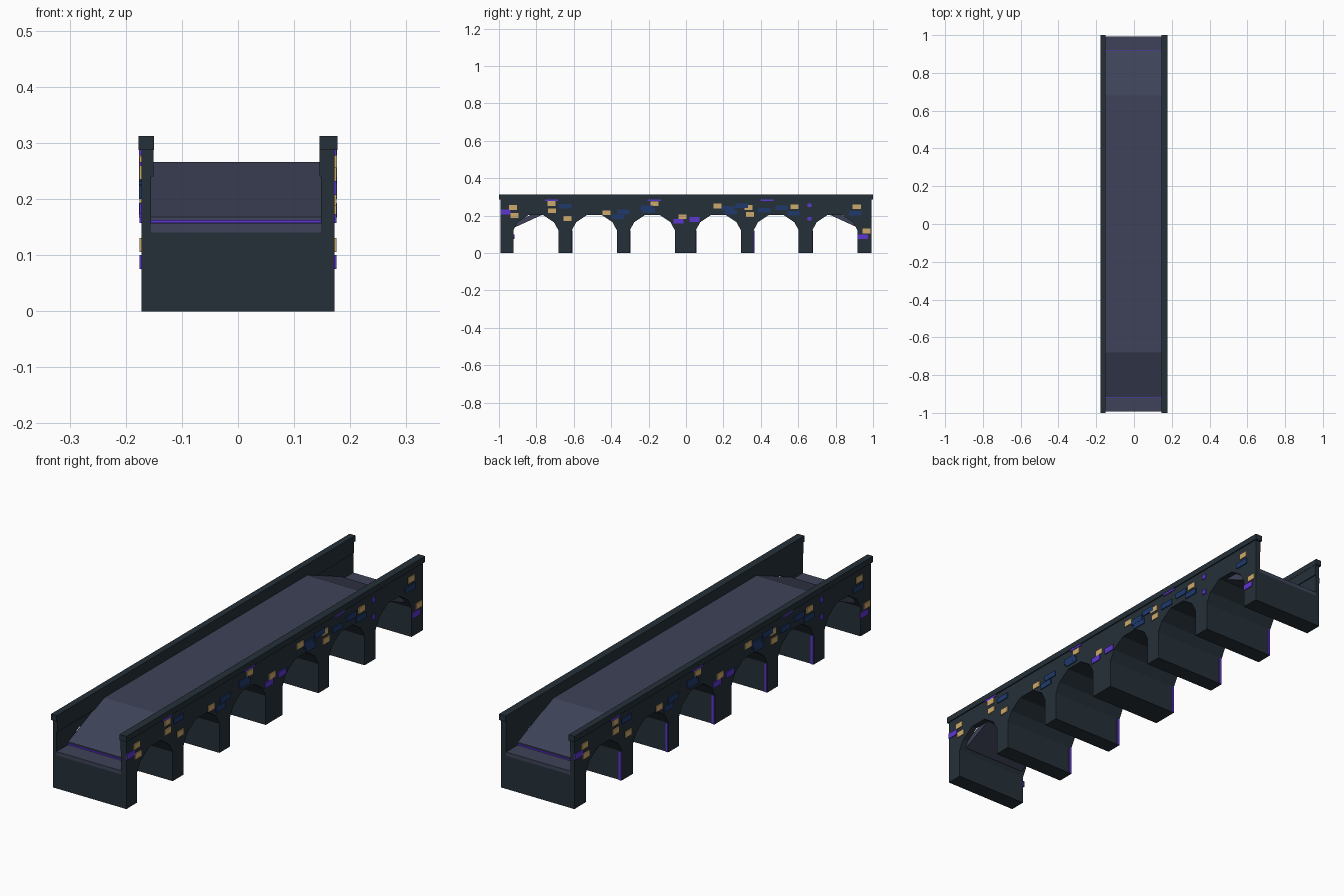
import bpy, bmesh

if "Cube" in bpy.data.objects:
    bpy.data.objects.remove(bpy.data.objects["Cube"])


def material(name, srgb):
    m = bpy.data.materials.new(name)
    lin = [((c / 255 + 0.055) / 1.055) ** 2.4 if c > 10 else c / 3294 for c in srgb]
    m.diffuse_color = (*lin, 1)
    m.use_nodes = True
    m.node_tree.nodes["Principled BSDF"].inputs["Base Color"].default_value = m.diffuse_color
    return m


STONE = material("dark_stone", (37, 48, 56))
DECK = material("slate_paving", (62, 66, 88))
TAN = material("tan_brick", (205, 170, 108))
BLUE = material("blue_brick", (31, 58, 108))
PURPLE = material("purple_brick", (92, 54, 208))


def finish(name, bm, mat):
    bmesh.ops.recalc_face_normals(bm, faces=bm.faces[:])
    mesh = bpy.data.meshes.new(name)
    bm.to_mesh(mesh)
    bm.free()
    mesh.materials.append(mat)
    ob = bpy.data.objects.new(name, mesh)
    bpy.context.collection.objects.link(ob)
    return ob


def prism(name, profile, x0, x1, mat):
    """Extrude a (y, z) outline along x."""
    bm = bmesh.new()
    face = bm.faces.new([bm.verts.new((x0, y, z)) for y, z in profile])
    out = bmesh.ops.extrude_face_region(bm, geom=[face])
    moved = [v for v in out["geom"] if isinstance(v, bmesh.types.BMVert)]
    bmesh.ops.translate(bm, verts=moved, vec=(x1 - x0, 0, 0))
    return finish(name, bm, mat)


def add_box(bm, lo, hi):
    vs = bmesh.ops.create_cube(bm, size=1)["verts"]
    for v in vs:
        for i in range(3):
            v.co[i] = lo[i] if v.co[i] < 0 else hi[i]


def box(name, lo, hi, mat):
    bm = bmesh.new()
    add_box(bm, lo, hi)
    return finish(name, bm, mat)


END = 0.993
IN_L, IN_R = -0.155, 0.148
OUT = 0.172

# Bridge body: side outline with six faceted arches
outline = [(-END, 0)]
for c in (-0.803, -0.49, -0.18, 0.173, 0.482, 0.796):
    outline += [(c + dy, z) for dy, z in
                ((-.12, 0), (-.12, .123), (-.097, .165), (-.04, .203),
                 (.04, .203), (.097, .165), (.12, .123), (.12, 0))]
outline += [(END, 0), (END, 0.29), (-END, 0.29)]
body = prism("bridge_body", outline, -OUT, OUT, STONE)

# Channel for the roadway, cut between the parapets
half = [(0.91, 0.14), (0.68, 0.245)]
channel = [(-1.1, .14)] + [(-y, z) for y, z in half] + half[::-1] + [(1.1, .14), (1.1, .5), (-1.1, .5)]
cutter = prism("channel_cutter", channel, IN_L, IN_R, STONE)
cutter.hide_render = True
mod = body.modifiers.new("channel", 'BOOLEAN')
mod.operation = 'DIFFERENCE'
mod.solver = 'EXACT'
mod.object = cutter
bpy.context.view_layer.objects.active = body
bpy.ops.object.modifier_apply(modifier=mod.name)
bpy.data.objects.remove(cutter)

# Roadway: end landings, small step, ramps and level deck
under = [(-END, .14)] + [(-y, z) for y, z in half] + half[::-1] + [(END, .14)]
top = [(END, .156), (.915, .156), (.915, .168), (.68, .266)]
prism("roadway", under + top + [(-y, z) for y, z in top[::-1]], IN_L, IN_R, DECK)

# Purple strip on each step riser
for s in (-1, 1):
    ys = sorted((s * 0.914, s * 0.918))
    box("step_strip", (IN_L, ys[0], .157), (IN_R, ys[1], .163), PURPLE)

# Parapet caps and inner linings
box("left_cap", (-0.177, -1, .287), (-0.150, 1, .312), STONE)
box("right_cap", (0.145, -1, .287), (0.177, 1, .312), STONE)
box("left_lining", (IN_L - .002, -END, .24), (-0.151, END, .289), STONE)
box("right_lining", (0.1455, -END, .24), (IN_R + .002, END, .289), STONE)

# Purple corner strips on the back faces of the piers
for y in (-0.61, -0.37 + 0.07, 0.053, 0.362, 0.676):
    box("pier_strip", (-0.170, y - .002, 0), (-0.159, y + .003, .122), PURPLE)

# Coloured bricks: (y, z) centres, one size per colour, same on both sides turned 180 degrees
bricks = {
    "tan_bricks": (TAN, .043, .025, [
        (-.925, .244), (-.916, .201), (-.72, .265), (-.717, .226), (-.633, .185), (-.426, .215),
        (-.168, .263), (-.019, .195), (.169, .252), (.335, .244), (.343, .206), (.579, .247),
        (.913, .247), (.964, .118)]),
    "blue_bricks": (BLUE, .066, .024, [
        (-.645, .251), (-.363, .193), (-.335, .22), (-.2, .23), (-.21, .243), (.225, .24),
        (.24, .217), (.298, .252), (.418, .23), (.512, .242), (.575, .214), (.904, .212)]),
    "purple_bricks": (PURPLE, .054, .025, [
        (-.965, .22), (-.04, .17), (.046, .18), (.945, .088)]),
    "purple_slips": (PURPLE, .07, .01, [(-.72, .283), (-.17, .283), (.434, .283)]),
    "purple_studs": (PURPLE, .022, .02, [(.66, .256), (.66, .183)]),
}
for name, (mat, w, h, spots) in bricks.items():
    bm = bmesh.new()
    for s in (1, -1):
        xs = sorted((s * 0.170, s * 0.1755))
        for i, (y, z) in enumerate(spots):
            # tiny depth steps stop overlapping bricks sharing a plane
            d = 0.0003 * (i % 3)
            lo, hi = (xs[0], xs[1] + d) if s > 0 else (xs[0] - d, xs[1])
            add_box(bm, (lo, s * y - w / 2, z - h / 2), (hi, s * y + w / 2, z + h / 2))
    finish(name, bm, mat)
